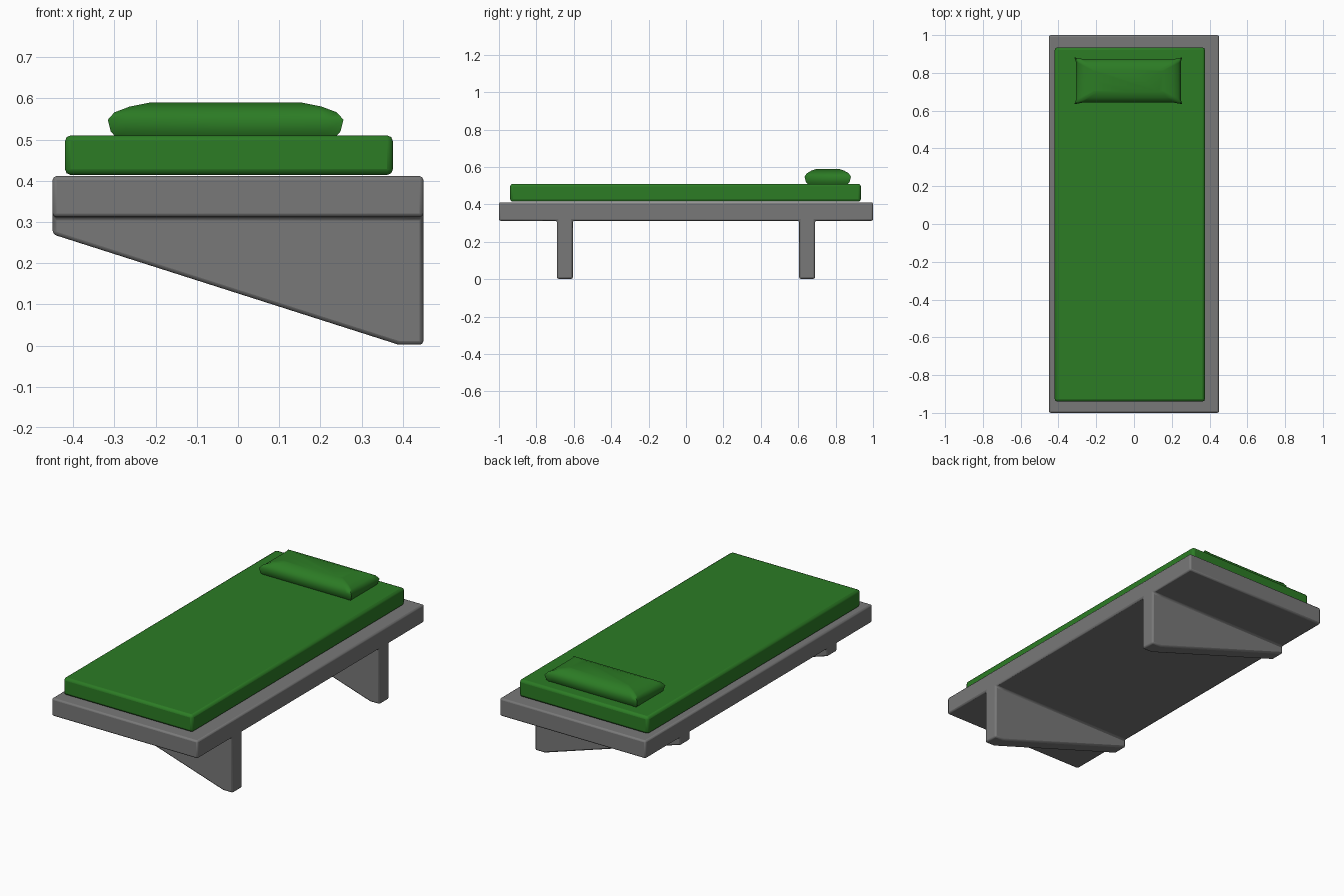
import bpy, bmesh

if "Cube" in bpy.data.objects:
    bpy.data.objects.remove(bpy.data.objects["Cube"])


def material(name, rgb):
    m = bpy.data.materials.new(name)
    m.diffuse_color = (*rgb, 1)
    m.use_nodes = True
    m.node_tree.nodes["Principled BSDF"].inputs["Base Color"].default_value = m.diffuse_color
    return m


GREY = material("grey", (0.19, 0.19, 0.19))
GREEN = material("green", (0.025, 0.2, 0.018))


def finish(name, bm, mat, bevel=0, segments=2):
    bmesh.ops.recalc_face_normals(bm, faces=bm.faces[:])
    me = bpy.data.meshes.new(name)
    bm.to_mesh(me)
    bm.free()
    me.materials.append(mat)
    ob = bpy.data.objects.new(name, me)
    bpy.context.collection.objects.link(ob)
    bpy.context.view_layer.objects.active = ob
    ob.select_set(True)
    if bevel:
        b = ob.modifiers.new("bevel", 'BEVEL')
        b.width = bevel
        b.segments = segments
        b.limit_method = 'ANGLE'
        b.angle_limit = 0.7
    bpy.ops.object.shade_smooth_by_angle(angle=0.9)
    ob.select_set(False)
    return ob


def box(x0, x1, y0, y1, z0, z1):
    bm = bmesh.new()
    bmesh.ops.create_cube(bm, size=1)
    for v in bm.verts:
        v.co = (x1 if v.co.x > 0 else x0, y1 if v.co.y > 0 else y0,
                z1 if v.co.z > 0 else z0)
    return bm


# Bed frame: slab with two tapered supports pulled down from its underside
bm = box(-0.45, 0.45, -1, 1, 0.312, 0.411)
cuts = [((0, y, 0), (0, 1, 0)) for y in (-0.69, -0.605, 0.605, 0.69)]
cuts.append(((0.39, 0, 0), (1, 0, 0)))
for co, no in cuts:
    bmesh.ops.bisect_plane(bm, geom=bm.verts[:] + bm.edges[:] + bm.faces[:],
                           plane_co=co, plane_no=no)
bm.normal_update()
for side in (-1, 1):
    under = [f for f in bm.faces if f.normal.z < -0.9
             and 0.6 < f.calc_center_median().y * side < 0.7]
    ext = bmesh.ops.extrude_face_region(bm, geom=under)
    for v in ext["geom"]:
        if isinstance(v, bmesh.types.BMVert):
            v.co.z = 0.27 if v.co.x < 0 else 0.002
    bmesh.ops.delete(bm, geom=[f for f in under if f.is_valid], context='FACES_ONLY')
bmesh.ops.recalc_face_normals(bm, faces=bm.faces[:])
bmesh.ops.dissolve_limit(bm, angle_limit=0.02, verts=bm.verts[:], edges=bm.edges[:])
finish("bed_frame", bm, GREY, 0.009)

# Mattress
finish("mattress", box(-0.42, 0.376, -0.94, 0.935, 0.414, 0.51), GREEN, 0.014)

# Pillow: stacked outlines with slightly pulled-out corners
rings = [(0.012, 0.012, 0.505, 0), (0.003, 0.003, 0.52, 0.004), (0, 0, 0.548, 0.008),
         (0.014, 0.01, 0.566, 0.006), (0.045, 0.028, 0.58, 0), (0.095, 0.058, 0.59, 0)]
HX, HY = 0.278, 0.116
steps = (-1, -0.88, 0, 0.88)
outline = ([(t, -1) for t in steps] + [(1, t) for t in steps]
           + [(-t, 1) for t in steps] + [(-1, -t) for t in steps])
bm = bmesh.new()
layers = []
for ix, iy, z, ear in rings:
    layer = []
    for u, v in outline:
        e = ear if abs(u) == 1 and abs(v) == 1 else 0
        layer.append(bm.verts.new((-0.03 + u * (HX - ix + e),
                                   0.758 + v * (HY - iy + e), z)))
    layers.append(layer)
n = len(outline)
for a, b in zip(layers, layers[1:]):
    for i in range(n):
        j = (i + 1) % n
        bm.faces.new((a[i], a[j], b[j], b[i]))
bm.faces.new(layers[0][::-1])
bm.faces.new(layers[-1])
finish("pillow", bm, GREEN)
